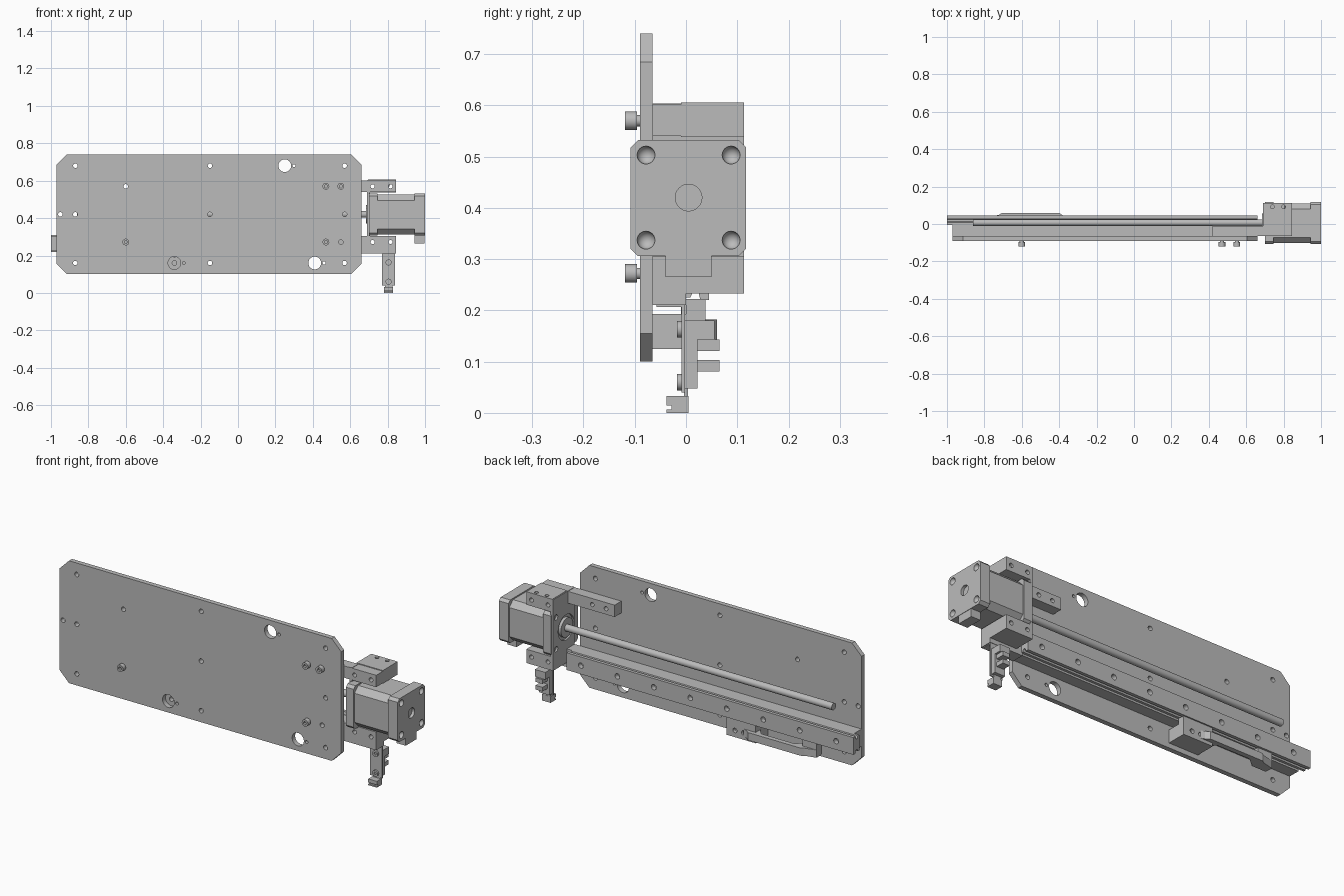
import bpy, bmesh, math
from mathutils import Matrix, Vector

if "Cube" in bpy.data.objects:
    bpy.data.objects.remove(bpy.data.objects["Cube"])

metal = bpy.data.materials.new("plain_grey_metal")
metal.use_nodes = True
GREY = (0.5, 0.5, 0.5, 1)
metal.diffuse_color = GREY
metal.node_tree.nodes["Principled BSDF"].inputs["Base Color"].default_value = GREY

# rotations that turn the z axis onto the named axis
ROT = {"x": Matrix.Rotation(math.pi / 2, 4, "Y"),
       "y": Matrix.Rotation(-math.pi / 2, 4, "X"),
       "z": Matrix.Identity(4)}


def finish(name, bm, smooth=False):
    bmesh.ops.recalc_face_normals(bm, faces=bm.faces)
    mesh = bpy.data.meshes.new(name)
    bm.to_mesh(mesh)
    bm.free()
    ob = bpy.data.objects.new(name, mesh)
    bpy.context.collection.objects.link(ob)
    mesh.materials.append(metal)
    if smooth:
        shade(ob)
    return ob


def shade(ob):
    bpy.ops.object.select_all(action="DESELECT")
    ob.select_set(True)
    bpy.context.view_layer.objects.active = ob
    bpy.ops.object.shade_smooth_by_angle(angle=math.radians(30))


def add_box(bm, x, y, z):
    mid = Vector([(a + b) / 2 for a, b in (x, y, z)])
    size = [b - a for a, b in (x, y, z)]
    bmesh.ops.create_cube(bm, size=1, matrix=Matrix.Translation(mid) @ Matrix.Diagonal((*size, 1)))


def box(name, x, y, z):
    bm = bmesh.new()
    add_box(bm, x, y, z)
    return finish(name, bm)


def add_cyl(bm, axis, start, length, r, sides=32):
    shift = Matrix.Translation((0, 0, length / 2))
    bmesh.ops.create_cone(bm, cap_ends=True, segments=sides, radius1=r, radius2=r, depth=length,
                          matrix=Matrix.Translation(start) @ ROT[axis] @ shift)


def cyl(name, axis, start, length, r):
    bm = bmesh.new()
    add_cyl(bm, axis, start, length, r)
    return finish(name, bm, True)


def prism(name, points, offset):
    """Extrude a closed outline of 3D points along an offset."""
    bm = bmesh.new()
    face = bm.faces.new([bm.verts.new(p) for p in points])
    new = bmesh.ops.extrude_face_region(bm, geom=[face], use_keep_orig=True)["geom"]
    bmesh.ops.translate(bm, vec=offset, verts=[g for g in new if isinstance(g, bmesh.types.BMVert)])
    return finish(name, bm)


def chamfered(a0, a1, b0, b1, c):
    return [(a0 + c, b0), (a1 - c, b0), (a1, b0 + c), (a1, b1 - c),
            (a1 - c, b1), (a0 + c, b1), (a0, b1 - c), (a0, b0 + c)]


def cut(ob, holes, spheres=()):
    """Subtract cylinders (axis, start, length, radius) and spheres (centre, radius)."""
    bm = bmesh.new()
    for h in holes:
        add_cyl(bm, *h)
    for c, r in spheres:
        bmesh.ops.create_uvsphere(bm, u_segments=24, v_segments=12, radius=r,
                                  matrix=Matrix.Translation(c))
    cutter = finish("hole_cutter", bm)
    cutter.hide_render = True
    mod = ob.modifiers.new("holes", "BOOLEAN")
    mod.operation, mod.solver, mod.object = "DIFFERENCE", "EXACT", cutter
    bpy.context.view_layer.update()
    result = bpy.data.meshes.new_from_object(ob.evaluated_get(bpy.context.evaluated_depsgraph_get()))
    ob.modifiers.clear()
    ob.data = result
    bpy.data.objects.remove(cutter)
    shade(ob)


# mounting plate with chamfered corners and drilled holes
plate = prism("mounting_plate", [(x, -0.09, z) for x, z in chamfered(-0.97, 0.66, 0.1, 0.74, 0.055)],
              (0, 0.025, 0))
small = [(x, z) for x in (-0.87, -0.15, 0.57) for z in (0.16, 0.42, 0.68)]
small += [(-0.6, 0.57), (-0.95, 0.42), (0.55, 0.272)]
dowels = [(0.3, 0.68), (-0.29, 0.16), (0.46, 0.16)]
large = [(0.25, 0.68), (-0.34, 0.16), (0.41, 0.16)]
cut(plate, [("y", (x, -0.12, z), 0.08, r)
            for group, r in ((small, 0.012), (dowels, 0.008), (large, 0.034)) for x, z in group])

# socket head screws on the plate
for x, z in ((-0.6, 0.272), (0.47, 0.272), (0.47, 0.57), (0.55, 0.57)):
    head = cyl("plate_screw", "y", (x, -0.119, z), 0.023, 0.018)
    cut(head, [("y", (x, -0.13, z), 0.025, 0.009, 6)])
    cyl("screw_shank", "y", (x, -0.097, z), 0.04, 0.011)

# rail base and grooved rail
box("rail_base", (-0.97, 0.66), (-0.065, -0.005), (0.215, 0.305))
half = [(-0.005, 0.04), (0.008, 0.04), (0.014, 0.028), (0.024, 0.028), (0.028, 0.045), (0.045, 0.045)]
outline = half + [(y, -w) for y, w in reversed(half)]
rail = prism("guide_rail", [(-1, y, 0.265 + w) for y, w in outline], (1.66, 0, 0))
cut(rail, [("y", (-0.9 + 0.211 * i, 0.02, 0.265), 0.05, 0.014) for i in range(8)])

# drive rod
cyl("drive_rod", "x", (-0.86, 0.007, 0.42), 1.58, 0.018)

# motor bracket: arms, top and bottom blocks, thin face plate
HOLES_X = (0.72, 0.815)
arm = box("upper_arm", (0.42, 0.845), (-0.065, -0.01), (0.54, 0.602))
cut(arm, [("y", (x, -0.1, 0.57), 0.15, 0.011) for x in (0.47, 0.55) + HOLES_X])
block = box("bracket_top_block", (0.695, 0.845), (-0.01, 0.113), (0.538, 0.606))
cut(block, [("z", (x, 0.092, 0.57), 0.06, 0.01) for x in (0.74, 0.8)]
    + [("y", (x, -0.05, 0.57), 0.2, 0.011) for x in HOLES_X])
arm = box("lower_arm", (0.655, 0.845), (-0.065, 0), (0.21, 0.305))
cut(arm, [("y", (x, -0.1, 0.272), 0.15, 0.011) for x in HOLES_X])
block = box("bracket_bottom_block", (0.695, 0.845), (0, 0.113), (0.233, 0.305))
cut(block, [("y", (x, -0.05, 0.272), 0.2, 0.011) for x in HOLES_X])
face = box("bracket_face_plate", (0.69, 0.705), (-0.065, 0.113), (0.233, 0.604))
cut(face, [("x", (0.65, 0.005, 0.42), 0.1, 0.066)]
    + [("x", (0.65, 0.005 + s * 0.083, 0.42 + t * 0.083), 0.1, 0.014)
       for s, t in ((1, 1), (1, -1))])

# motor: front flange, body, rear cap, connector and boss
def motor_part(name, x0, x1, grow, chamfer):
    ring = chamfered(-0.108 - grow, 0.117 + grow, 0.306 - grow, 0.532 + grow, chamfer)
    return prism(name, [(x0, y, z) for y, z in ring], (x1 - x0, 0, 0))


motor_part("motor_front_flange", 0.7, 0.745, 0, 0.014)
motor_part("motor_body", 0.745, 0.945, -0.007, 0.03)
cap = motor_part("motor_rear_cap", 0.945, 1, 0, 0.014)
cut(cap, [("x", (0.985, 0.005, 0.42), 0.05, 0.026)],
    [((1, 0.005 + s * 0.083, 0.42 + t * 0.083), 0.0175) for s in (-1, 1) for t in (-1, 1)])
box("motor_connector", (0.945, 0.998), (-0.04, 0.05), (0.265, 0.307))
cyl("motor_boss", "x", (0.685, 0.005, 0.42), 0.02, 0.05)

# pull handle below the rail: mounting blocks and bowed grip
mount = box("handle_mount", (-0.43, -0.26), (-0.065, 0.038), (0.125, 0.193))
cut(mount, [("y", (x, 0.02, 0.16), 0.05, 0.012) for x in (-0.31, -0.36)]
    + [("y", (-0.34, -0.08, 0.16), 0.04, 0.012)])
box("handle_web", (-0.43, -0.26), (0, 0.038), (0.19, 0.222))
box("handle_end", (-0.78, -0.7), (-0.01, 0.035), (0.145, 0.222))
grip = [(-0.78, 0.0), (-0.78, 0.035), (-0.72, 0.05), (-0.705, 0.06), (-0.4, 0.06), (-0.38, 0.045),
        (-0.36, 0.038), (-0.36, 0.0), (-0.43, 0.0), (-0.46, 0.035), (-0.65, 0.035), (-0.69, 0.0)]
prism("handle_grip", [(x, y, 0.142) for x, y in grip], (0, 0, 0.04))

# hanging sensor: bracket, body, forked prongs, connector and screws
box("sensor_bracket_top", (0.77, 0.84), (-0.058, -0.002), (0.207, 0.216))
box("sensor_bracket", (0.77, 0.84), (-0.009, -0.002), (0.04, 0.212))
bm = bmesh.new()
add_box(bm, (0.775, 0.835), (-0.002, 0.022), (0.048, 0.18))
add_box(bm, (0.775, 0.835), (0.02, 0.056), (0.143, 0.18))
for z in (0.081, 0.121):
    add_box(bm, (0.785, 0.825), (0.02, 0.065), (z, z + 0.022))
finish("sensor_body", bm)
bm = bmesh.new()
add_box(bm, (0.78, 0.83), (-0.038, 0.005), (0.014, 0.033))
add_box(bm, (0.78, 0.83), (-0.028, 0.005), (0.007, 0.014))
add_box(bm, (0.78, 0.83), (-0.038, 0.005), (0, 0.007))
add_box(bm, (0.785, 0.825), (-0.004, 0.004), (0.03, 0.05))
finish("sensor_connector", bm)
for z in (0.06, 0.163):
    screw = cyl("sensor_screw", "y", (0.805, -0.018, z), 0.012, 0.016)
    cut(screw, [("y", (0.805, -0.025, z), 0.014, 0.007, 6)])
